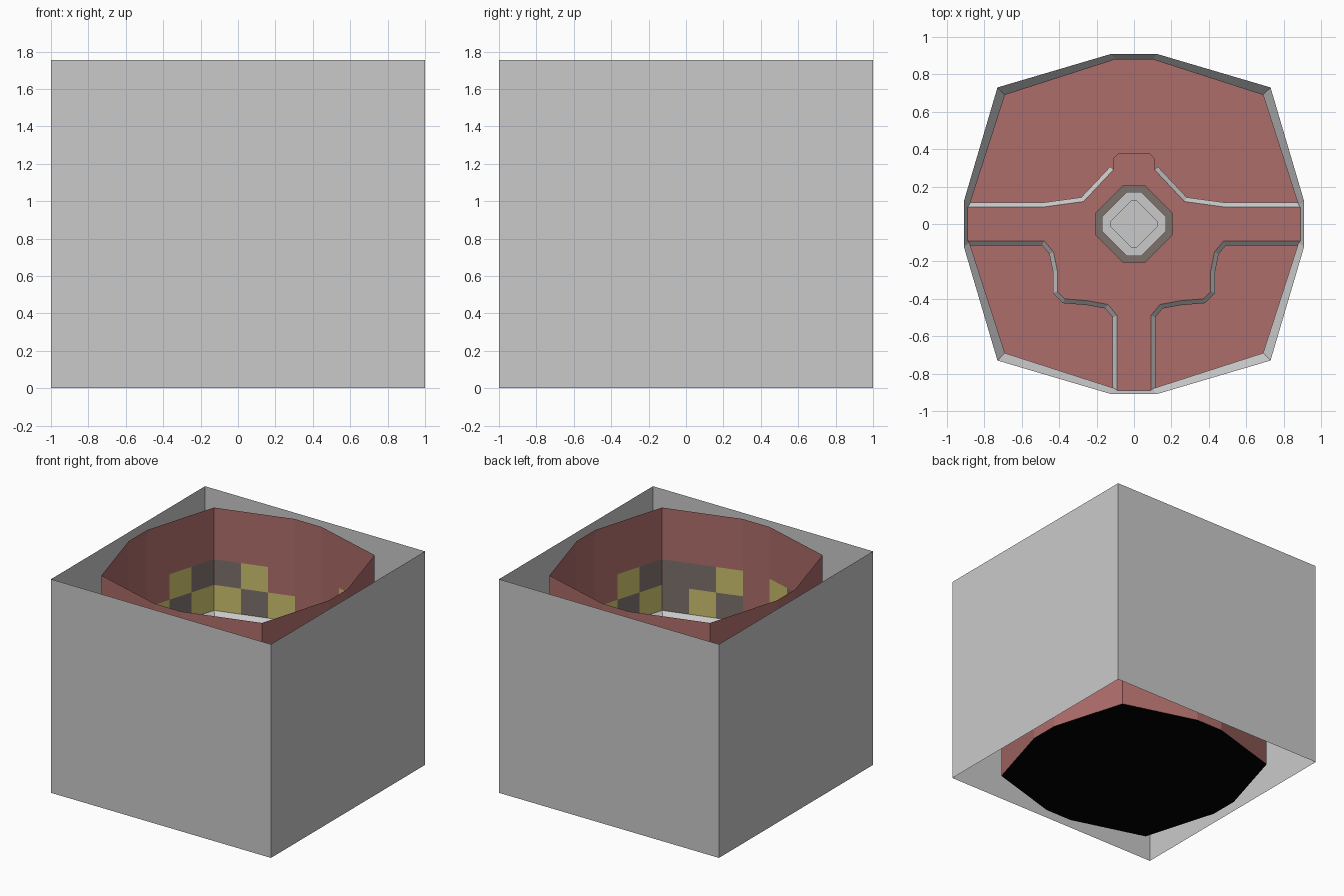
import bpy
from mathutils import Vector

if "Cube" in bpy.data.objects:
    bpy.data.objects.remove(bpy.data.objects["Cube"])

TOP, LEDGE, INNER, PATH, FLOOR = 1.755, 0.91, 0.86, 0.875, 0.02


def material(name, rgb):
    m = bpy.data.materials.new(name)
    m.diffuse_color = (*rgb, 1)
    m.use_nodes = True
    m.node_tree.nodes["Principled BSDF"].inputs["Base Color"].default_value = m.diffuse_color
    return m


GREY = material("stone grey", (0.59, 0.59, 0.59))
RED = material("brick red", (0.42, 0.155, 0.145))
YELLOW = material("dull yellow", (0.60, 0.52, 0.15))
DARK = material("dark stone", (0.20, 0.16, 0.145))
BLACK = material("black", (0.0, 0.0, 0.0))


class Part:
    """Collects coloured polygons for one object."""

    def __init__(self, name):
        self.name, self.verts, self.faces, self.mats, self.ids = name, [], [], [], []

    def face(self, points, mat):
        start = len(self.verts)
        self.verts += [tuple(p) for p in points]
        self.faces.append(range(start, len(self.verts)))
        if mat not in self.mats:
            self.mats.append(mat)
        self.ids.append(self.mats.index(mat))

    def strip(self, a, za, b, zb, mat, closed=False):
        n = len(a)
        for i in range(n if closed else n - 1):
            j = (i + 1) % n
            self.face([(*a[i], za), (*a[j], za), (*b[j], zb), (*b[i], zb)], mat)

    def build(self):
        mesh = bpy.data.meshes.new(self.name)
        mesh.from_pydata(self.verts, [], [list(f) for f in self.faces])
        for m in self.mats:
            mesh.materials.append(m)
        mesh.polygons.foreach_set("material_index", self.ids)
        mesh.update()
        ob = bpy.data.objects.new(self.name, mesh)
        bpy.context.collection.objects.link(ob)


def ring(mid, half, corner):
    """Twelve-sided plan: four short middle facets and four corners."""
    pts, quarter = [], [(mid, -half), (mid, half), (corner, corner)]
    for _ in range(4):
        pts += quarter
        quarter = [(-y, x) for x, y in quarter]
    return pts


def mirrored(pts):
    return [(-x, y) for x, y in reversed(pts)]


def offset(pts, w):
    """Mitred offset to the right of an open path."""
    out = []
    for i, p in enumerate(pts):
        d = [(Vector(pts[k + 1]) - Vector(pts[k])).normalized()
             for k in (i - 1, i) if 0 <= k < len(pts) - 1]
        normals = [Vector((v.y, -v.x)) for v in d]
        m = sum(normals, Vector((0, 0))).normalized()
        out.append(tuple(Vector(p) + m * (w / m.dot(normals[0]))))
    return out


# Outer shell, open above and below
shell = Part("outer_shell")
square = [(-1, -1), (1, -1), (1, 1), (-1, 1)]
shell.strip(square, 0, square, TOP, GREY, True)
shell.build()

# Room wall: checkered panel rows above the ledge, plain elsewhere
outline, inner = ring(0.91, 0.12, 0.73), ring(0.88, 0.10, 0.69)
room = Part("room_wall")
room.strip(outline, 0, outline, LEDGE, RED, True)
for i in range(12):
    a, b = Vector(outline[i]), Vector(outline[(i + 1) % 12])
    if i % 3 == 0:
        # short facets carry a square door panel
        for z0, z1 in ((LEDGE, 1.17), (1.17, TOP)):
            room.face([(*b, z0), (*a, z0), (*a, z1), (*b, z1)], RED)
        continue
    front = (a + b).y < -1.3
    for c in range(3):
        p, q = a.lerp(b, c / 3), a.lerp(b, (c + 1) / 3)
        k = c if i % 3 == 1 else 2 - c      # 0 beside the door, 2 at the corner
        high = (YELLOW, DARK, DARK)[k] if front else (RED, YELLOW, DARK)[k]
        low = (DARK, YELLOW, DARK)[k] if front else (YELLOW, DARK, YELLOW)[k]
        for z0, z1, mat in ((LEDGE, 1.12, low), (1.12, 1.33, high), (1.33, TOP, RED)):
            room.face([(*q, z0), (*p, z0), (*p, z1), (*q, z1)], mat)
room.build()

# Sloped ledge around the room and the pit wall below it
ledge = Part("wall_ledge")
ledge.strip(outline, LEDGE, inner, INNER, GREY, True)
ledge.build()
pit = Part("pit_wall")
pit.strip(inner, INNER, inner, FLOOR, RED, True)
pit.build()

# Pit floor and black underside
floor = Part("pit_floor")
floor.face([(*p, FLOOR) for p in outline], RED)
floor.build()
base = Part("underside")
base.face([(*p, 0) for p in reversed(outline)], BLACK)
base.build()

# Raised walkway with three arms, symmetric about x
front_edge = [(.09, -.89), (.09, -.49), (.14, -.43), (.25, -.41), (.37, -.40),
              (.41, -.36), (.41, -.25), (.43, -.15), (.48, -.09), (.89, -.09)]
back_edge = [(.89, .09), (.49, .09), (.27, .12), (.11, .29)]
tip = [(.11, .29), (.11, .35), (.08, .38)]
half = front_edge + back_edge + tip[1:]
walkway = Part("walkway")
walkway.face([(*p, PATH) for p in half + mirrored(half)], RED)
trim = Part("walkway_trim")
for edge in (front_edge, back_edge, mirrored(front_edge), mirrored(back_edge)):
    low = offset(edge, 0.024)
    trim.strip(low, PATH - 0.024, edge, PATH, GREY)
    walkway.strip(low, FLOOR, low, PATH - 0.024, RED)
end = tip + mirrored(tip)
walkway.strip(end, FLOOR, end, PATH, RED)
walkway.build()
trim.build()


# Central pedestal: dark foot, light block and a small raised centre
def octagon(r, h):
    return [p for s in ((1, 0), (0, 1), (-1, 0), (0, -1))
            for p in ((s[0] * r + s[1] * h, s[1] * r - s[0] * h),
                      (s[0] * r - s[1] * h, s[1] * r + s[0] * h))]


for name, r, h, z0, z1, mat in (("pedestal_foot", .205, .06, PATH, .89, DARK),
                                ("pedestal_block", .17, .04, .89, .96, GREY),
                                ("pedestal_cap", .125, .015, .96, .97, GREY)):
    part, plan = Part(name), octagon(r, h)
    part.strip(plan, z0, plan, z1, mat, True)
    part.face([(*p, z1) for p in plan], mat)
    part.build()
